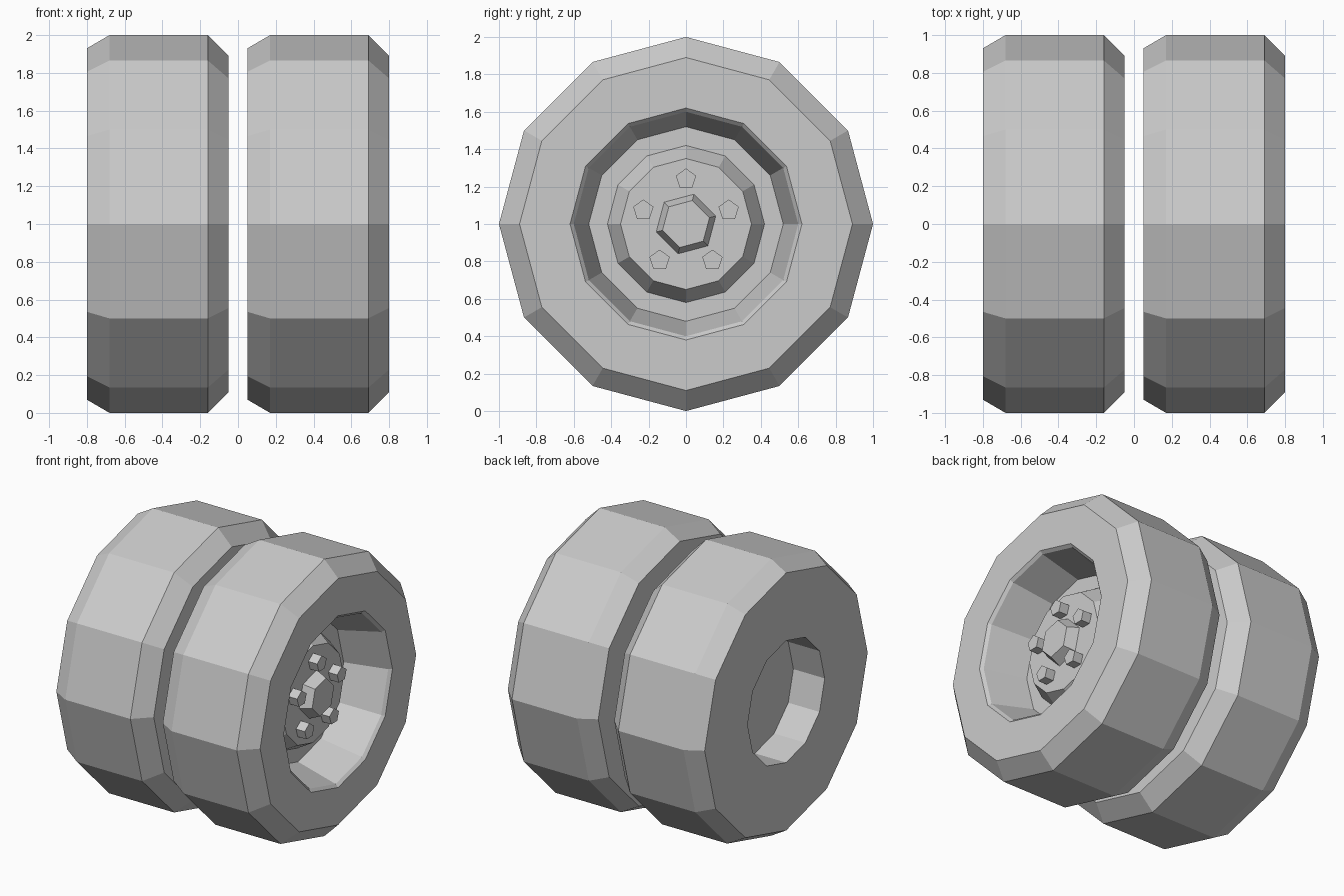
import bpy, bmesh
from math import cos, sin, tau, radians

if "Cube" in bpy.data.objects:
    bpy.data.objects.remove(bpy.data.objects["Cube"])


def lathe(name, profile, sides, phase=0, cy=0, cz=1, caps=(False, False)):
    """Turn (x, radius) points around an axis parallel to x, flat shaded."""
    bm = bmesh.new()
    rings = []
    for x, r in profile:
        rings.append([bm.verts.new((x, cy + r * cos(phase + tau * j / sides),
                                    cz + r * sin(phase + tau * j / sides)))
                      for j in range(sides)])
    for a, b in zip(rings, rings[1:]):
        for j in range(sides):
            k = (j + 1) % sides
            bm.faces.new((a[j], a[k], b[k], b[j]))
    if caps[0]:
        bm.faces.new(rings[0][::-1])
    if caps[1]:
        bm.faces.new(rings[-1])
    mesh = bpy.data.meshes.new(name)
    bm.to_mesh(mesh)
    bm.free()
    obj = bpy.data.objects.new(name, mesh)
    bpy.context.collection.objects.link(obj)
    return obj


# Tyre: rear bore, chamfered tread, front lip
tyre = [(0.30, 0.44), (0.05, 0.44), (0.05, 0.93), (0.17, 1.0),
        (0.69, 1.0), (0.80, 0.89), (0.80, 0.62), (0.78, 0.60)]
# Rim: rear plate, dished front and raised hub
rim = [(0.30, 0.44), (0.78, 0.60), (0.48, 0.52), (0.48, 0.42), (0.60, 0.35)]

parts = [
    lathe("outer_tyre", tyre, 12),
    lathe("outer_rim", rim[1:], 12, caps=(False, True)),
    lathe("outer_rim_back", [(0.30, 0.44), (0.31, 0.443)], 12, caps=(True, False)),
    lathe("outer_centre_cap", [(0.60, 0.165), (0.68, 0.13)], 6, radians(15),
          caps=(False, True)),
]

# Five wheel bolts around the centre cap
for i in range(5):
    a = radians(90 + 72 * i)
    parts.append(lathe(f"outer_bolt_{i + 1}", [(0.60, 0.057), (0.67, 0.057)], 5,
                       radians(90), 0.24 * cos(a), 1 + 0.24 * sin(a),
                       caps=(False, True)))

# Second, identical wheel beside the first
for part in parts:
    twin = part.copy()
    twin.name = part.name.replace("outer", "inner")
    twin.location.x = -0.85
    bpy.context.collection.objects.link(twin)
